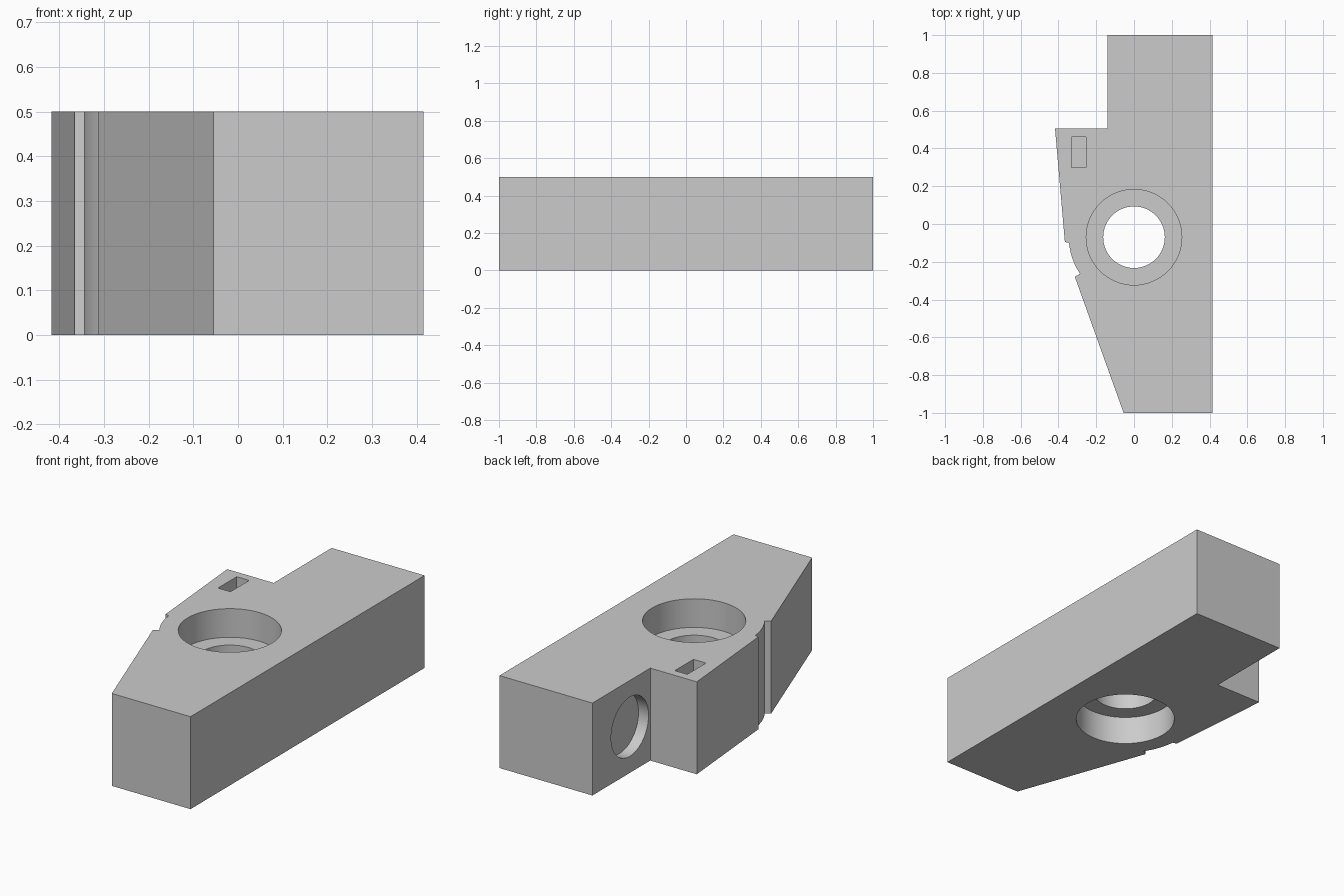
import bpy
import bmesh
import math

default = bpy.data.objects.get("Cube")
if default:
    bpy.data.objects.remove(default, do_unlink=True)

HEIGHT = 0.5
BORE = (0, -0.07)
LEDGE = 0.155

grey = bpy.data.materials.new("plain grey")
grey.use_nodes = True
grey.diffuse_color = (0.6, 0.6, 0.6, 1)
grey.node_tree.nodes["Principled BSDF"].inputs["Base Color"].default_value = grey.diffuse_color


def prism(name, outline, z0, z1):
    """Extrude a closed xy outline from z0 up to z1."""
    bm = bmesh.new()
    base = bm.faces.new([bm.verts.new((x, y, z0)) for x, y in outline])
    up = bmesh.ops.extrude_face_region(bm, geom=[base])
    bmesh.ops.translate(bm, vec=(0, 0, z1 - z0),
                        verts=[g for g in up["geom"] if isinstance(g, bmesh.types.BMVert)])
    bmesh.ops.recalc_face_normals(bm, faces=bm.faces)
    mesh = bpy.data.meshes.new(name)
    bm.to_mesh(mesh)
    bm.free()
    mesh.materials.append(grey)
    obj = bpy.data.objects.new(name, mesh)
    bpy.context.collection.objects.link(obj)
    return obj


def arc(centre, radius, start, end, steps):
    angles = [math.radians(start + (end - start) * i / steps) for i in range(steps + 1)]
    return [(centre[0] + radius * math.cos(a), centre[1] + radius * math.sin(a)) for a in angles]


def cylinder(name, radius, z0, z1):
    return prism(name, arc(BORE, radius, 0, 360, 64)[:-1], z0, z1)


# Block outline, with a shallow groove concentric with the bore
outline = [(-0.14, 1), (-0.14, 0.505), (-0.418, 0.505), (-0.366, -0.095)]
outline += arc(BORE, 0.345, 185, 214, 10)
outline += [(-0.313, -0.28), (-0.055, -1), (0.416, -1), (0.416, 1)]
block = prism("block", outline, 0, HEIGHT)

# Through bore, counterbored from both sides
cutters = [
    cylinder("bore_cutter", 0.163, -0.1, HEIGHT + 0.1),
    cylinder("top_counterbore_cutter", 0.253, HEIGHT - LEDGE, HEIGHT + 0.1),
    cylinder("bottom_counterbore_cutter", 0.253, -0.1, LEDGE),
]

# Small rectangular pocket in the top of the side tab
cutters.append(prism("pocket_cutter", [(-0.33, 0.3), (-0.255, 0.3), (-0.255, 0.46), (-0.33, 0.46)],
                     HEIGHT - 0.15, HEIGHT + 0.1))

# Shallow round recess in the side of the neck
bpy.ops.mesh.primitive_cylinder_add(vertices=64, radius=0.16, depth=0.2,
                                    location=(-0.18, 0.68, HEIGHT / 2),
                                    rotation=(0, math.pi / 2, 0))
recess = bpy.context.object
recess.name = "recess_cutter"
recess.data.materials.append(grey)
cutters.append(recess)

# Cut the block
bpy.ops.object.select_all(action="DESELECT")
bpy.context.view_layer.objects.active = block
block.select_set(True)
for cutter in cutters:
    cut = block.modifiers.new(cutter.name, "BOOLEAN")
    cut.operation = "DIFFERENCE"
    cut.solver = "EXACT"
    cut.object = cutter
    bpy.ops.object.modifier_apply(modifier=cut.name)
    bpy.data.objects.remove(cutter, do_unlink=True)

bpy.ops.object.shade_smooth_by_angle(angle=math.radians(30))
